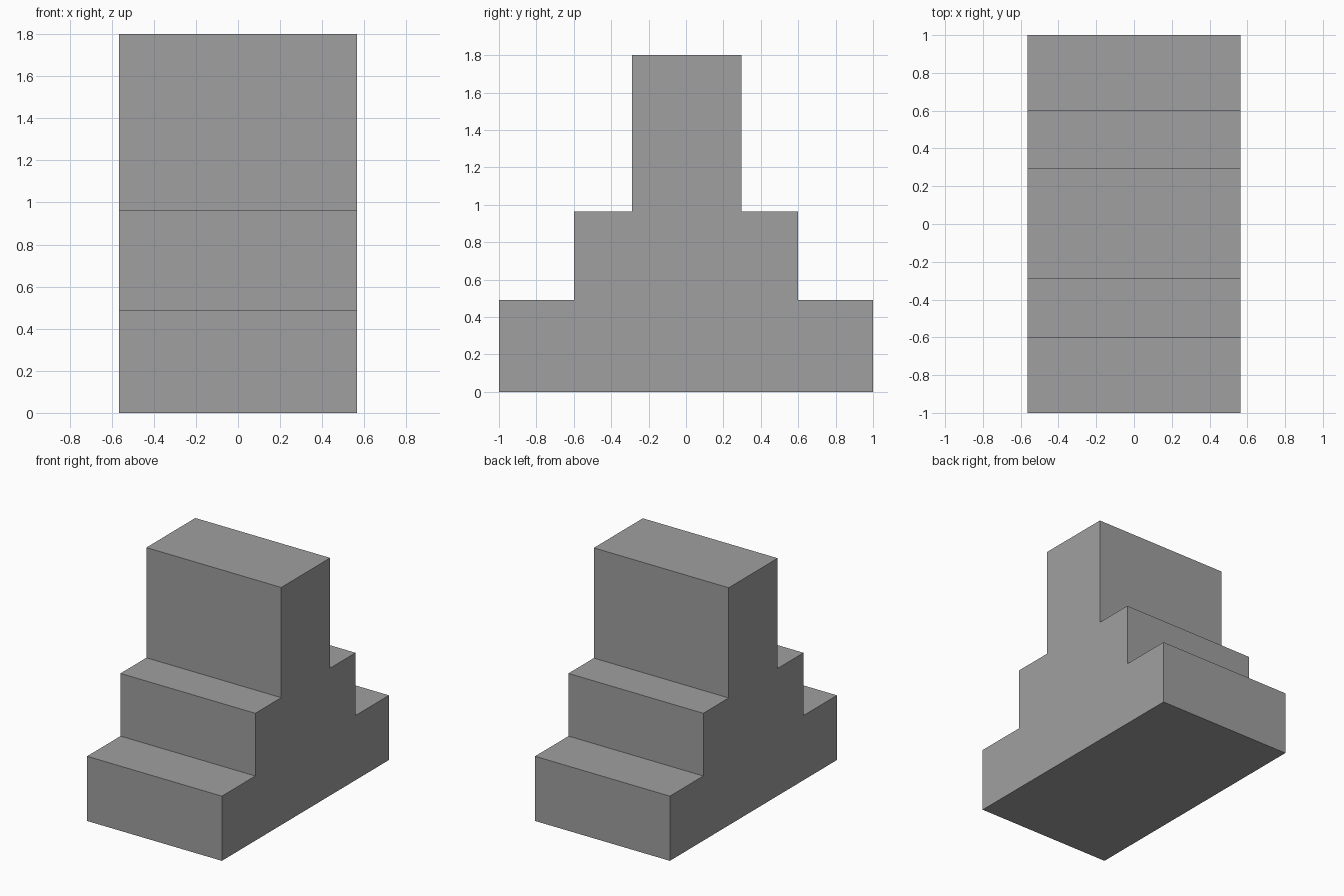
import bpy
import bmesh

if "Cube" in bpy.data.objects:
    bpy.data.objects.remove(bpy.data.objects["Cube"])

HALF_WIDTH = 0.565

# One flat grey for the whole block
grey = bpy.data.materials.new("mid grey")
grey.diffuse_color = (0.35, 0.35, 0.35, 1)
grey.use_nodes = True
grey.node_tree.nodes["Principled BSDF"].inputs["Base Color"].default_value = grey.diffuse_color

# Stepped side profile (y, z): three tiers rising from both ends
tiers = [(-1.0, 1.0, 0.0, 0.49), (-0.6, 0.6, 0.49, 0.965), (-0.29, 0.296, 0.965, 1.8)]
front = [(y0, z) for y0, y1, z0, z1 in tiers for z in (z0, z1)]
back = [(y1, z) for y0, y1, z0, z1 in reversed(tiers) for z in (z1, z0)]

# Extrude the profile across the width into one closed solid
bm = bmesh.new()
side = bm.faces.new([bm.verts.new((-HALF_WIDTH, y, z)) for y, z in front + back])
ext = bmesh.ops.extrude_face_region(bm, geom=[side], use_keep_orig=True)
moved = [v for v in ext["geom"] if isinstance(v, bmesh.types.BMVert)]
bmesh.ops.translate(bm, verts=moved, vec=(2 * HALF_WIDTH, 0, 0))
bmesh.ops.recalc_face_normals(bm, faces=bm.faces)

mesh = bpy.data.meshes.new("double_sided_steps")
bm.to_mesh(mesh)
bm.free()
mesh.materials.append(grey)
steps = bpy.data.objects.new("double_sided_steps", mesh)
bpy.context.collection.objects.link(steps)
